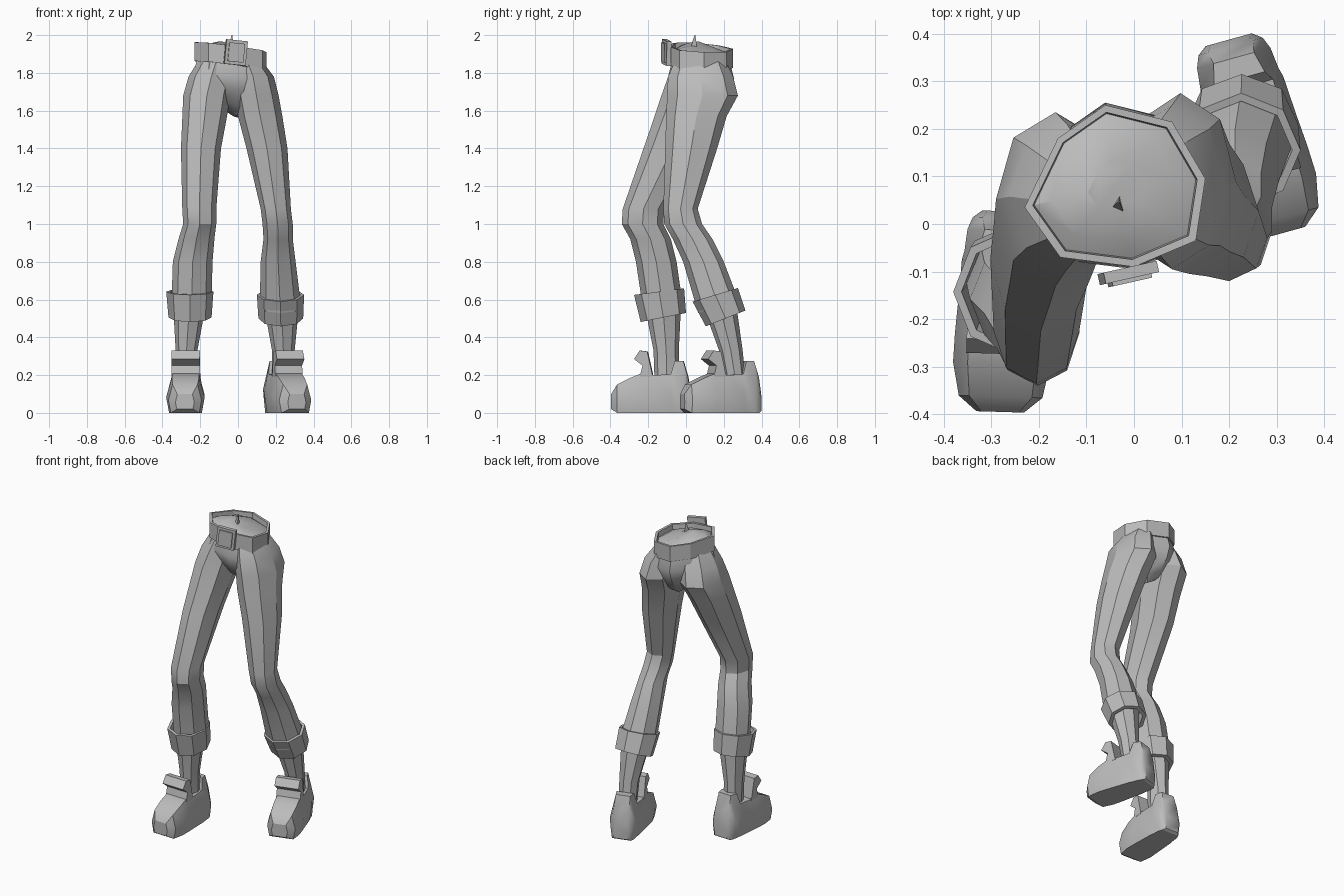
import bpy, bmesh, math
from mathutils import Matrix, Vector

cube = bpy.data.objects.get("Cube")
if cube:
    bpy.data.objects.remove(cube)

grey = bpy.data.materials.new("plain_grey")
grey.use_nodes = True
GREY = (0.5, 0.5, 0.5, 1)
grey.diffuse_color = GREY
grey.node_tree.nodes["Principled BSDF"].inputs["Base Color"].default_value = GREY


def loft(name, rings, matrix=Matrix(), caps=True, closed=False, angle=28):
    """Bridge rings of equal length; closed joins the last ring to the first."""
    bm = bmesh.new()
    loops = [[bm.verts.new(matrix @ Vector(p)) for p in ring] for ring in rings]
    pairs = list(zip(loops, loops[1:]))
    if closed:
        pairs.append((loops[-1], loops[0]))
    for a, b in pairs:
        n = len(a)
        for i in range(n):
            j = (i + 1) % n
            bm.faces.new((a[i], a[j], b[j], b[i]))
    if caps and not closed:
        bm.faces.new(loops[0])
        bm.faces.new(loops[-1])
    bmesh.ops.recalc_face_normals(bm, faces=bm.faces)
    mesh = bpy.data.meshes.new(name)
    bm.to_mesh(mesh)
    bm.free()
    mesh.materials.append(grey)
    obj = bpy.data.objects.new(name, mesh)
    bpy.context.collection.objects.link(obj)
    bpy.ops.object.select_all(action='DESELECT')
    obj.select_set(True)
    bpy.context.view_layer.objects.active = obj
    bpy.ops.object.shade_smooth_by_angle(angle=math.radians(angle))
    return obj


def oval(z, x0, x1, y0, y1, slope=0, scale=1, sides=8):
    """Ring filling a rectangle, rising towards the back by slope."""
    cx, cy, rx, ry = (x0 + x1) / 2, (y0 + y1) / 2, (x1 - x0) / 2, (y1 - y0) / 2
    ring = []
    for i in range(sides):
        a = math.tau * i / sides
        dy = ry * scale * math.sin(a)
        ring.append((cx + rx * scale * math.cos(a), cy + dy, z + slope * dy))
    return ring


def cuff(name, top, bottom):
    loft(name, [oval(*bottom, scale=0.8), oval(*bottom), oval(*top),
                oval(*top, scale=0.86)], closed=True)


# Trouser legs
right_leg = [(1.88, -.2, -.02, -.06, .16), (1.78, -.262, -.02, -.095, .21),
             (1.68, -.29, -.04, -.13, .235), (1.56, -.295, -.06, -.17, .16),
             (1.4, -.302, -.09, -.225, .08), (1.08, -.295, -.115, -.335, -.115),
             (1.0, -.29, -.115, -.34, -.12), (.92, -.315, -.125, -.295, -.08),
             (.8, -.345, -.135, -.265, -.05), (.58, -.352, -.14, -.23, -.02, .13)]
left_leg = [(1.86, -.03, .13, -.06, .21), (1.78, -.03, .19, -.095, .25),
            (1.68, -.02, .215, -.1, .275), (1.57, 0, .235, -.105, .215),
            (1.4, .045, .262, -.11, .165), (1.08, .12, .28, -.12, .062),
            (1.0, .13, .29, -.115, .085), (.92, .135, .29, -.07, .14),
            (.8, .12, .305, -.015, .2), (.56, .115, .335, .065, .28, .3)]
loft("right_trouser_leg", [oval(*r) for r in right_leg])
loft("left_trouser_leg", [oval(*r) for r in left_leg])

# Turned-up cuffs
cuff("right_cuff", (.642, -.38, -.13, -.275, -.01, .13), (.505, -.368, -.14, -.24, 0, .2))
cuff("left_cuff", (.625, .1, .35, .035, .275, .3), (.5, .108, .345, .105, .315, .4))

# Lower shins
loft("right_shin", [oval(.6, -.345, -.165, -.225, -.025), oval(.33, -.33, -.215, -.172, -.038),
                    oval(.12, -.325, -.215, -.165, -.035)])
loft("left_shin", [oval(.58, .135, .325, .085, .265), oval(.33, .18, .3, .175, .3),
                   oval(.12, .18, .29, .22, .32)])

# Belt outline, tilted with the hips
OUTLINE = [(-.06, .25), (.08, .215), (.15, .095), (.13, -.035),
           (0, -.09), (-.155, -.07), (-.23, .035), (-.16, .18)]


def waist(scale, drop):
    ring = []
    for x, y in OUTLINE:
        z = 1.935 - .13 * (x + .04) - .06 * (y - .08) - drop
        ring.append((-.04 + (x + .04) * scale, .08 + (y - .08) * scale, z))
    return ring


loft("belt", [waist(.86, .1), waist(1, .1), waist(1, 0), waist(.91, 0)], closed=True)

# Pelvis from waist to crotch
loft("pelvis", [waist(.3, -.005), waist(.7, .012), waist(.92, .035), waist(.94, .1),
                waist(1.03, .16), waist(.9, .23), waist(.52, .31), waist(.2, .345)], angle=35)


# Buckle plate and its raised tab
def slab(name, size, matrix):
    w, d, h = (s / 2 for s in size)
    face = [(-w, -h), (w, -h), (w, h), (-w, h)]
    loft(name, [[(x, y, z) for x, z in face] for y in (-d, d)], matrix)


tilt = Matrix.Rotation(.22, 4, 'Z') @ Matrix.Rotation(.1, 4, 'Y')
slab("belt_buckle", (.115, .024, .13), Matrix.Translation((-.012, -.103, 1.908)) @ tilt)
slab("buckle_frame", (.085, .012, .1), Matrix.Translation((-.009, -.117, 1.908)) @ tilt)
loft("waist_tab", [[(-.05, .03, 1.92), (-.02, .02, 1.92), (-.03, .06, 1.92)],
                   [(-.035, .045, 2), (-.03, .045, 2), (-.03, .05, 2)]])


# Shoes: sections from toe to heel as position, half width, low, high, top width
SECTIONS = [(-.212, .05, .02, .1, .8), (-.18, .088, 0, .15, .75), (-.11, .102, 0, .185, .7),
            (-.05, .1, 0, .21, .7), (.02, .095, 0, .2, .75), (.105, .09, 0, .205, .75),
            (.125, .085, 0, .275, .65), (.17, .08, 0, .275, .55), (.195, .07, 0, .19, .7),
            (.21, .05, .01, .1, .8)]
TONGUE = [(-.09, .285), (-.06, .33), (-.02, .325), (.01, .19), (-.06, .19), (-.045, .25)]


def shoe(side, x, y, turn):
    m = Matrix.Translation((x, y, 0)) @ Matrix.Rotation(turn, 4, 'Z')
    rings = []
    for t, w, low, high, top in SECTIONS:
        mid = low + (high - low) * .45
        rings.append([(-w * .85, t, low), (-w, t, mid), (-w * top, t, high),
                      (w * top, t, high), (w, t, mid), (w * .85, t, low)])
    loft(side + "_shoe", rings, m, angle=32)
    loft(side + "_shoe_tongue", [[(s * .075, t, z) for t, z in TONGUE] for s in (-1, 1)], m)


shoe("right", -.275, -.183, -.03)
shoe("left", .255, .185, .27)
